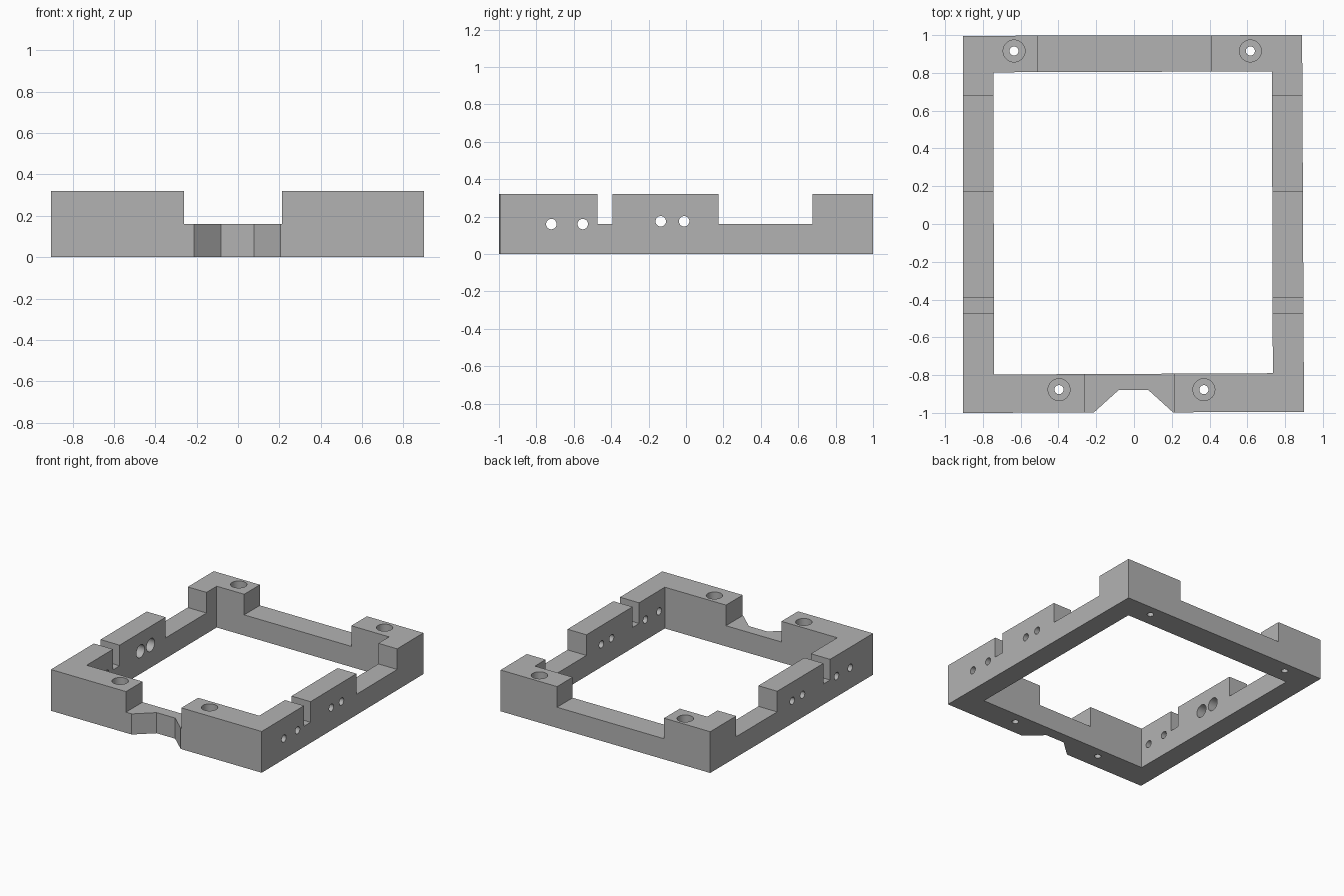
import bpy, bmesh, math
from mathutils import Matrix

if "Cube" in bpy.data.objects:
    bpy.data.objects.remove(bpy.data.objects["Cube"])

grey = bpy.data.materials.new("plain grey")
grey.diffuse_color = (0.45, 0.45, 0.45, 1)
grey.use_nodes = True
grey.node_tree.nodes["Principled BSDF"].inputs["Base Color"].default_value = grey.diffuse_color
HEIGHT, STEP = 0.32, 0.16


def link(name, bm):
    bmesh.ops.recalc_face_normals(bm, faces=bm.faces)
    mesh = bpy.data.meshes.new(name)
    bm.to_mesh(mesh)
    bm.free()
    mesh.materials.append(grey)
    obj = bpy.data.objects.new(name, mesh)
    bpy.context.collection.objects.link(obj)
    return obj


def prism(name, outline, z0, z1):
    bm = bmesh.new()
    face = bm.faces.new([bm.verts.new((x, y, z0)) for x, y in outline])
    top = bmesh.ops.extrude_face_region(bm, geom=[face])["geom"]
    bmesh.ops.translate(bm, vec=(0, 0, z1 - z0),
                        verts=[v for v in top if isinstance(v, bmesh.types.BMVert)])
    return link(name, bm)


def box(name, x0, x1, y0, y1, z0, z1):
    return prism(name, [(x0, y0), (x1, y0), (x1, y1), (x0, y1)], z0, z1)


def rod(name, centre, radius, length, along_x=False):
    bm = bmesh.new()
    turn = Matrix.Rotation(math.pi / 2, 4, 'Y') if along_x else Matrix()
    bmesh.ops.create_cone(bm, cap_ends=True, segments=32, radius1=radius, radius2=radius,
                          depth=length, matrix=Matrix.Translation(centre) @ turn)
    return link(name, bm)


# Rectangular frame, full height
frame = prism("frame", [(-0.905, -1), (0.90, -0.995), (0.89, 1), (-0.905, 0.996)], 0, HEIGHT)
cutters = [prism("opening_cutter", [(-0.74, -0.797), (0.735, -0.79), (0.73, 0.808), (-0.745, 0.803)], -1, 1)]

# Stepped notches in the front, back and both side rails
cutters += [
    box("front_notch_cutter", -0.262, 0.212, -1.2, -0.6, STEP, 1),
    box("back_notch_cutter", -0.51, 0.407, 0.6, 1.2, STEP, 1),
    box("wide_side_notch_cutter", -1.2, 1.2, 0.175, 0.677, STEP, 1),
    box("narrow_side_notch_cutter", -1.2, 1.2, -0.473, -0.392, STEP, 1),
]

# Tapered recess in the front rail
cutters.append(prism("front_recess_cutter", [(-0.237, -1.02), (0.232, -1.02), (0.077, -0.88), (-0.082, -0.88)], -1, 1))

# Vertical counterbored screw holes
for x, y in [(-0.635, 0.916), (0.616, 0.916), (-0.397, -0.877), (0.37, -0.877)]:
    cutters.append(rod("screw_hole_cutter", (x, y, 0), 0.024, 2))
    cutters.append(rod("counterbore_cutter", (x, y, 0.62), 0.058, 1))

# Cross holes through both side rails, the middle pair wider inside the left rail
for y, z in [(-0.72, 0.16), (-0.552, 0.16), (-0.135, 0.175), (-0.01, 0.175)]:
    cutters.append(rod("cross_hole_cutter", (0, y, z), 0.028, 3, True))
    if y > -0.3:
        cutters.append(rod("inner_bore_cutter", (-0.5, y, z), 0.05, 0.65, True))

for cutter in cutters:
    cutter.hide_render = True
    mod = frame.modifiers.new("cut", 'BOOLEAN')
    mod.operation, mod.solver, mod.object = 'DIFFERENCE', 'EXACT', cutter

# Bake the cuts and discard the cutters
depsgraph = bpy.context.evaluated_depsgraph_get()
baked = bpy.data.meshes.new_from_object(frame.evaluated_get(depsgraph))
frame.modifiers.clear()
frame.data = baked
for cutter in cutters:
    bpy.data.objects.remove(cutter)

bpy.context.view_layer.objects.active = frame
frame.select_set(True)
bpy.ops.object.shade_smooth_by_angle(angle=math.radians(30))
